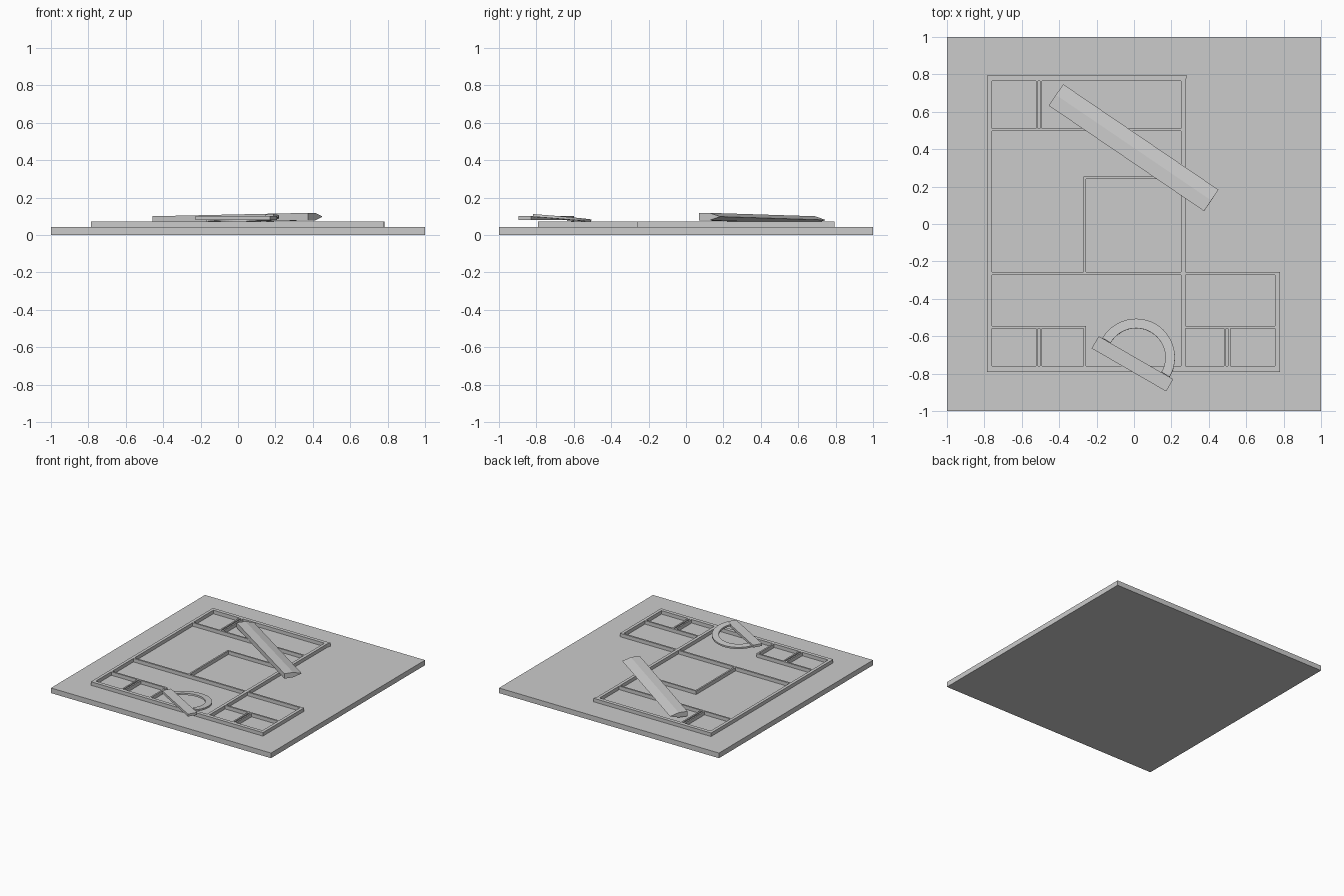
import bpy
import bmesh
import math
from mathutils import Matrix, Vector

if "Cube" in bpy.data.objects:
    bpy.data.objects.remove(bpy.data.objects["Cube"])

BASE_TOP, WALL_TOP = 0.042, 0.071


def finish(name, bm):
    bmesh.ops.recalc_face_normals(bm, faces=bm.faces)
    mesh = bpy.data.meshes.new(name)
    bm.to_mesh(mesh)
    bm.free()
    obj = bpy.data.objects.new(name, mesh)
    bpy.context.collection.objects.link(obj)
    return obj


def add_prism(bm, pts, z0, z1):
    face = bm.faces.new([bm.verts.new((x, y, z0)) for x, y in pts])
    new = bmesh.ops.extrude_face_region(bm, geom=[face])["geom"]
    verts = [v for v in new if isinstance(v, bmesh.types.BMVert)]
    bmesh.ops.translate(bm, verts=verts, vec=(0, 0, z1 - z0))


def add_box(bm, x0, x1, y0, y1, z0=BASE_TOP, z1=WALL_TOP):
    add_prism(bm, [(x0, y0), (x1, y0), (x1, y1), (x0, y1)], z0, z1)


# Drawing board
bm = bmesh.new()
add_box(bm, -1, 1, -1, 1, 0, BASE_TOP)
finish("board", bm)

# Outer walls of the floor plan, with small chipped corners
bm = bmesh.new()
add_prism(bm, [(-0.785, 0.765), (0.275, 0.765), (0.285, 0.795), (-0.785, 0.795)],
          BASE_TOP, WALL_TOP)
add_prism(bm, [(0.275, -0.272), (0.78, -0.272), (0.782, -0.257), (0.275, -0.257)],
          BASE_TOP, WALL_TOP)
for wall in [(-0.785, -0.76, -0.76, 0.765),
             (-0.785, 0.78, -0.79, -0.76),
             (0.25, 0.275, -0.76, 0.765),
             (0.755, 0.78, -0.76, -0.272)]:
    add_box(bm, *wall)
finish("outer_walls", bm)

# Thin room partitions
bm = bmesh.new()
for wall in [(-0.76, 0.25, 0.497, 0.51),
             (-0.76, 0.25, -0.272, -0.257),
             (-0.27, -0.257, -0.257, 0.254),
             (-0.257, 0.25, 0.241, 0.254),
             (-0.76, -0.257, -0.559, -0.545),
             (-0.27, -0.257, -0.76, -0.559),
             (0.275, 0.755, -0.559, -0.545)]:
    add_box(bm, *wall)
# Paired partitions with a narrow gap
for xc, y0, y1 in [(-0.508, 0.51, 0.765), (-0.508, -0.76, -0.559), (0.498, -0.76, -0.559)]:
    for s in (-1, 1):
        add_box(bm, *sorted((xc + s * 0.005, xc + s * 0.017)), y0, y1)
finish("partitions", bm)

# Scale ruler: bevelled bar resting at a slight tilt
profile = [(-0.069, -0.02), (0, -0.02), (0.069, 0), (0, 0.02), (-0.069, 0.02)]
bm = bmesh.new()
ends = [[bm.verts.new((x, y, z)) for y, z in profile] for x in (-0.502, 0.502)]
for end in ends:
    bm.faces.new(end)
for i in range(5):
    j = (i + 1) % 5
    bm.faces.new((ends[0][i], ends[0][j], ends[1][j], ends[1][i]))
ruler = finish("ruler", bm)
ruler.matrix_world = (Matrix.Translation((-0.002, 0.408, 0.089))
                      @ Matrix.Rotation(math.radians(-34.2), 4, 'Z')
                      @ Matrix.Rotation(-0.018, 4, 'Y'))

# Protractor bar
turn = Matrix.Rotation(math.radians(-30), 4, 'Z')
bm = bmesh.new()
add_box(bm, -0.23, 0.23, -0.0375, 0.0375, -0.01, 0.01)
bar = finish("protractor_bar", bm)
bar.matrix_world = Matrix.Translation((-0.0085, -0.7475, 0.09)) @ turn

# Protractor half ring, tilted
bm = bmesh.new()
N = 24
arc = [math.pi * i / N for i in range(N + 1)]
rings = []
for a in arc:
    c, s = math.cos(a), math.sin(a)
    rings.append([bm.verts.new((r * c, r * s, z))
                  for r, z in ((0.157, -0.007), (0.208, -0.007), (0.208, 0.007), (0.157, 0.007))])
for p, q in zip(rings, rings[1:]):
    for i in range(4):
        j = (i + 1) % 4
        bm.faces.new((p[i], p[j], q[j], q[i]))
bm.faces.new(rings[0])
bm.faces.new(rings[-1])
arc_obj = finish("protractor_arc", bm)
arc_obj.matrix_world = (Matrix.Translation((0.011, -0.714, 0.092)) @ turn
                        @ Matrix.Rotation(-0.06, 4, 'Y')
                        @ Matrix.Rotation(-0.06, 4, 'X'))
